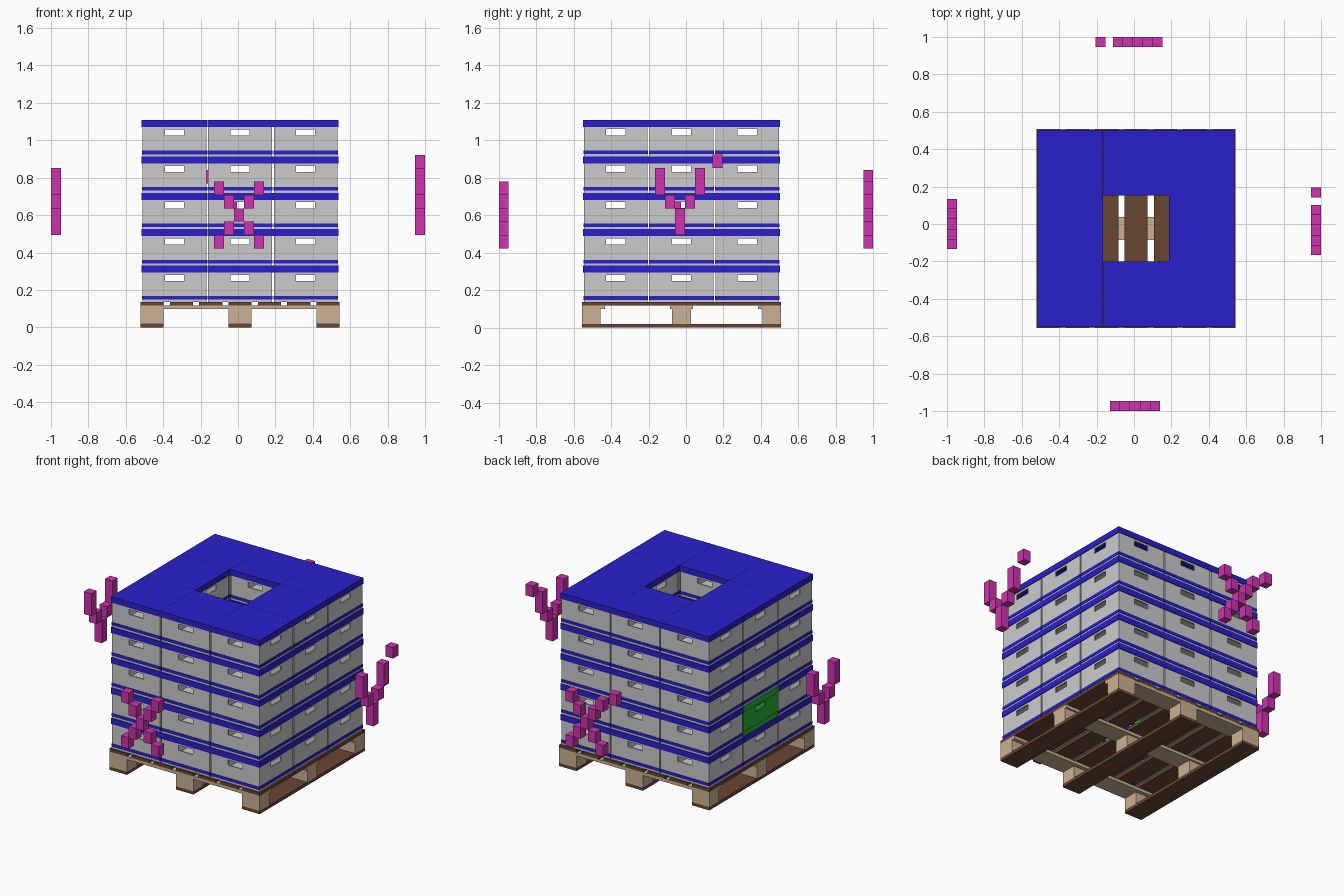
import bpy, bmesh
from mathutils import Matrix, Vector

if "Cube" in bpy.data.objects:
    bpy.data.objects.remove(bpy.data.objects["Cube"])


def material(name, r, g, b):
    m = bpy.data.materials.new(name)
    m.diffuse_color = (r, g, b, 1)
    m.use_nodes = True
    m.node_tree.nodes["Principled BSDF"].inputs["Base Color"].default_value = m.diffuse_color
    return m


GREY = material("grey_plastic", 0.60, 0.60, 0.60)
BLUE = material("blue_plastic", 0.023, 0.014, 0.60)
GREEN = material("green_plastic", 0.021, 0.45, 0.032)
TAN = material("light_wood", 0.60, 0.45, 0.30)
BROWN = material("dark_wood", 0.141, 0.063, 0.034)
MAGENTA = material("magenta", 0.61, 0.035, 0.43)


def block(bm, lo, hi, mat=0, turns=0):
    """Axis-aligned block from corner lo to corner hi, turned by quarter turns about z."""
    lo, hi = Vector(lo), Vector(hi)
    size = hi - lo
    m = (Matrix.Rotation(turns * 1.5707963268, 4, 'Z')
         @ Matrix.Translation((lo + hi) / 2)
         @ Matrix.Diagonal((size.x, size.y, size.z, 1)))
    new = bmesh.ops.create_cube(bm, size=1, matrix=m)["verts"]
    for f in {f for v in new for f in v.link_faces}:
        f.material_index = mat


def finish(bm, name, mats):
    me = bpy.data.meshes.new(name)
    bm.to_mesh(me)
    bm.free()
    for m in mats:
        me.materials.append(m)
    return me


def place(name, me, loc=(0, 0, 0)):
    ob = bpy.data.objects.new(name, me)
    ob.location = loc
    bpy.context.collection.objects.link(ob)
    return ob


CX, CY = 0.011, -0.024        # stack centre
PITCH, LAYER, BASE = 0.351, 0.1943, 0.136


# Crate: hollow walls with a hand hole on each side, foot stripe and rim
def crate_mesh(name, body, trim, lid):
    bm = bmesh.new()
    h, t = 0.1705, 0.008
    hole_w, z0, z1, rim = 0.051, 0.112, 0.145, 0.157
    block(bm, (-h + t, -h + t, 0), (h - t, h - t, 0.005))
    for k in range(4):
        block(bm, (-h, -h, 0), (h - t, -h + t, z0), 0, k)
        block(bm, (-h, -h, z0), (-hole_w, -h + t, z1), 0, k)
        block(bm, (hole_w, -h, z0), (h - t, -h + t, z1), 0, k)
        block(bm, (-h, -h, z1), (h - t, -h + t, rim), 0, k)
        s = 0.173
        block(bm, (-s, -s, 0.012), (h, -h, 0.031), 1, k)
        if not lid:
            r, w = 0.1752, 0.014
            block(bm, (-r, -r, rim), (r - w, -r + w, LAYER), 1, k)
    if lid:
        r = 0.1752
        block(bm, (-r, -r, rim), (r, r, LAYER), 1)
    return finish(bm, name, [body, trim])


open_crate = crate_mesh("crate", GREY, BLUE, False)
lidded_crate = crate_mesh("lidded_crate", GREY, BLUE, True)
green_crate = crate_mesh("green_crate", GREEN, GREEN, False)

# Five layers of eight crates around an empty centre
for layer in range(5):
    for i in (-1, 0, 1):
        for j in (-1, 0, 1):
            if i == j == 0:
                continue
            me = lidded_crate if layer == 4 else open_crate
            if (layer, i, j) == (1, -1, 0):
                me = green_crate
            place(f"{me.name}_{layer}_{i + 1}{j + 1}", me,
                  (CX + i * PITCH, CY + j * PITCH, BASE + layer * LAYER))

# Pallet
P = 0.532                     # half width
W = 0.124                     # board width
bm = bmesh.new()
for k in range(7):            # top boards along y
    x = -P + k * (2 * P - W) / 6
    block(bm, (x, -P, 0.117), (x + W, P, BASE))
place("pallet_top_boards", finish(bm, "pallet_top_boards", [BROWN]), (CX, CY, 0))

bm = bmesh.new()
for x in (-P, -W / 2, P - W):  # bottom runners along y
    block(bm, (x, -P, 0), (x + W, P, 0.02))
place("pallet_runners", finish(bm, "pallet_runners", [BROWN]), (CX, CY, 0))

bm = bmesh.new()
for y in (-P, -W / 2, P - W):  # cross boards along x
    block(bm, (-P, y, 0.098), (P, y + W, 0.117))
place("pallet_cross_boards", finish(bm, "pallet_cross_boards", [TAN]), (CX, CY, 0))

bm = bmesh.new()
B = 0.1                       # block depth
for x in (-P, -W / 2, P - W):
    for y in (-P, -B / 2, P - B):
        block(bm, (x, y, 0.02), (x + W, y + B, 0.098))
place("pallet_blocks", finish(bm, "pallet_blocks", [TAN]), (CX, CY, 0))

# Floating side markers made of cells (column, row); rows count up from row 0
U, V, D = 0.0532, 0.0715, 0.053
CROSS = [(c, r) for c in range(-2, 3) for r in (2 - c, 2 + c)]
FORK = [(0, 1), (0, 2), (-1, 3), (1, 3), (-2, 4), (-2, 5), (2, 4), (2, 5)]


def marker(name, cells, turns, shift, extra=None):
    bm = bmesh.new()
    cols = [(shift + c * U, r) for c, r in sorted(set(cells))]
    if extra:
        cols.append((shift + 0.2, extra))
    for u, r in cols:
        z = 0.422 + r * V
        block(bm, (u - U / 2, -0.999, z), (u + U / 2, -0.999 + D, z + V), 0, turns)
    place(name, finish(bm, name, [MAGENTA]))


marker("front_marker", CROSS, 0, 0.005)
marker("right_marker", FORK, 1, -0.032, 6)
marker("back_marker", CROSS, 2, -0.02, 4.85)
marker("left_marker", FORK, 3, 0.0)
